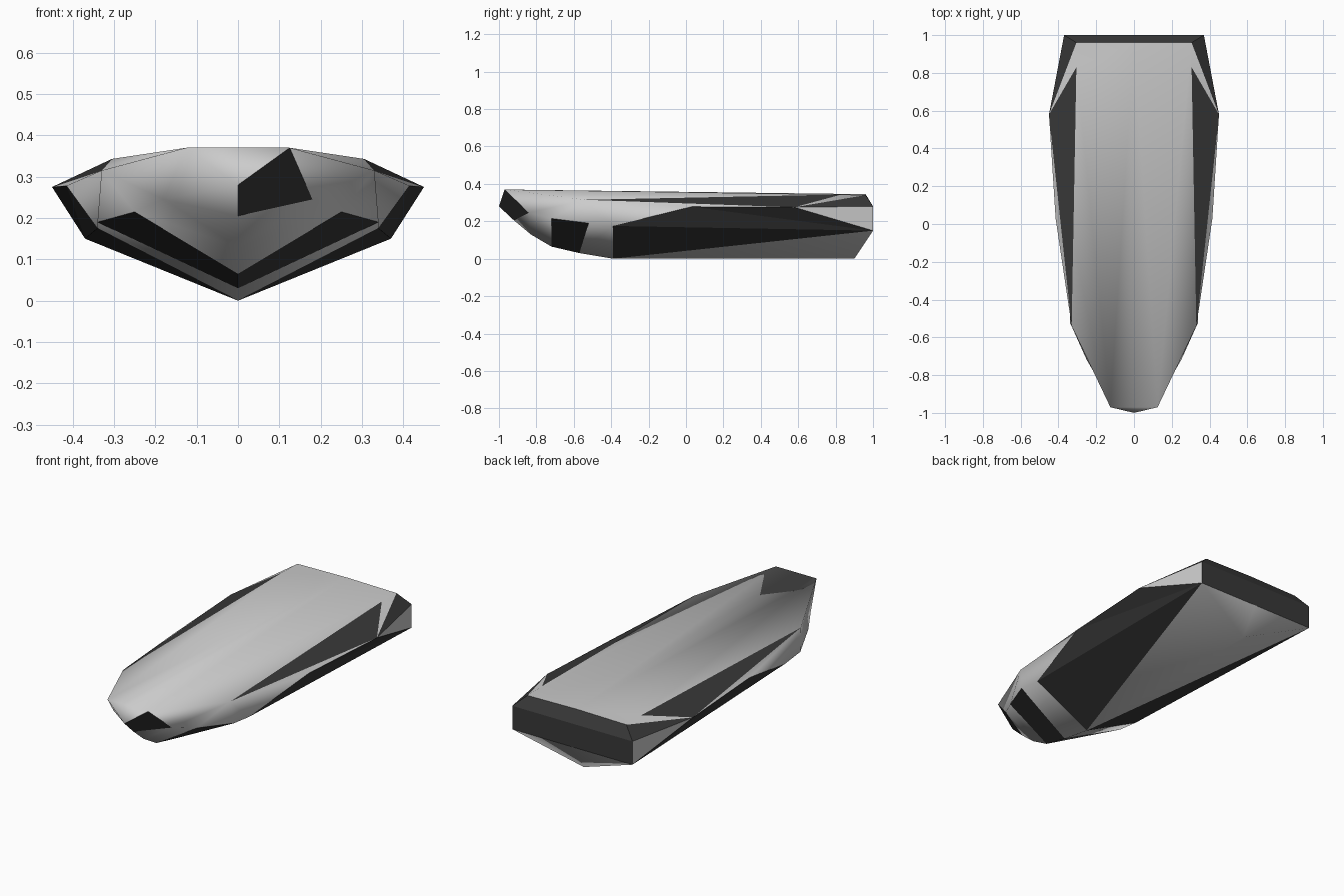
import bpy, bmesh

if "Cube" in bpy.data.objects:
    bpy.data.objects.remove(bpy.data.objects["Cube"])

# Named hull points, starboard half (x >= 0)
P = dict(
    # centreline: bow edge, nose, keel from bow to stern, transom
    bow_mid=(0, -.97, .37), nose=(0, -1, .28), k5=(0, -.92, .205),
    k4=(0, -.83, .13), k3=(0, -.72, .065), k2=(0, -.57, .03),
    k1=(0, -.39, 0), k0=(0, .9, 0),
    deck_mid=(0, .96, .345), tr_top=(0, 1, .28), tr_low=(0, 1, .15),
    # bow corner, chine, gunwale, deck edge
    bow=(.125, -.97, .37), c4=(.18, -.84, .245), c3=(.25, -.72, .215),
    c2=(.34, -.52, .19), c1=(.34, -.39, .175), c0=(.37, 1, .15),
    g3=(.33, -.54, .315), g2=(.415, .03, .278), g1=(.45, .58, .275),
    g0=(.37, 1, .28), d1=(.305, .83, .343), d0=(.305, .96, .34),
)

GREY = ["bow_mid bow nose", "k5 c4 k4", "k4 c4 c3 k3", "k2 c2 c1 k1",
        "k1 c0 k0", "bow g3 c4", "c4 g3 c3", "c3 g3 c2", "c2 g3 c1",
        "g3 g2 c1", "g3 g1 g2", "g1 g0 c0", "bow d1 g3", "d1 g1 d0",
        "bow_mid bow d1 d0 deck_mid", "tr_low c0 k0"]
DARK = ["nose bow c4 k5", "k3 c3 c2 k2", "k1 c1 c0", "g2 c0 c1", "g2 g1 c0",
        "g3 d1 g1", "d0 g1 g0", "deck_mid d0 g0 tr_top",
        "tr_top g0 c0 tr_low"]

bm = bmesh.new()
for side in (1, -1):
    v = {n: bm.verts.new((x * side, y, z)) for n, (x, y, z) in P.items()}
    for group, mat in ((GREY, 0), (DARK, 1)):
        for names in group:
            f = bm.faces.new([v[n] for n in names.split()])
            # the dark nose panel exists on one side only
            f.material_index = 0 if side < 0 and names.startswith("nose") else mat
            f.smooth = f.material_index == 0
bmesh.ops.remove_doubles(bm, verts=bm.verts, dist=1e-4)
bmesh.ops.recalc_face_normals(bm, faces=bm.faces)

mesh = bpy.data.meshes.new("boat_hull")
bm.to_mesh(mesh)
bm.free()
for name, col in (("hull_grey", (.6, .62, .62, 1)), ("dark_panel", (.04, .04, .04, 1))):
    m = bpy.data.materials.new(name)
    m.diffuse_color = col
    m.use_nodes = True
    m.node_tree.nodes["Principled BSDF"].inputs["Base Color"].default_value = m.diffuse_color
    mesh.materials.append(m)
hull = bpy.data.objects.new("boat_hull", mesh)
bpy.context.collection.objects.link(hull)
